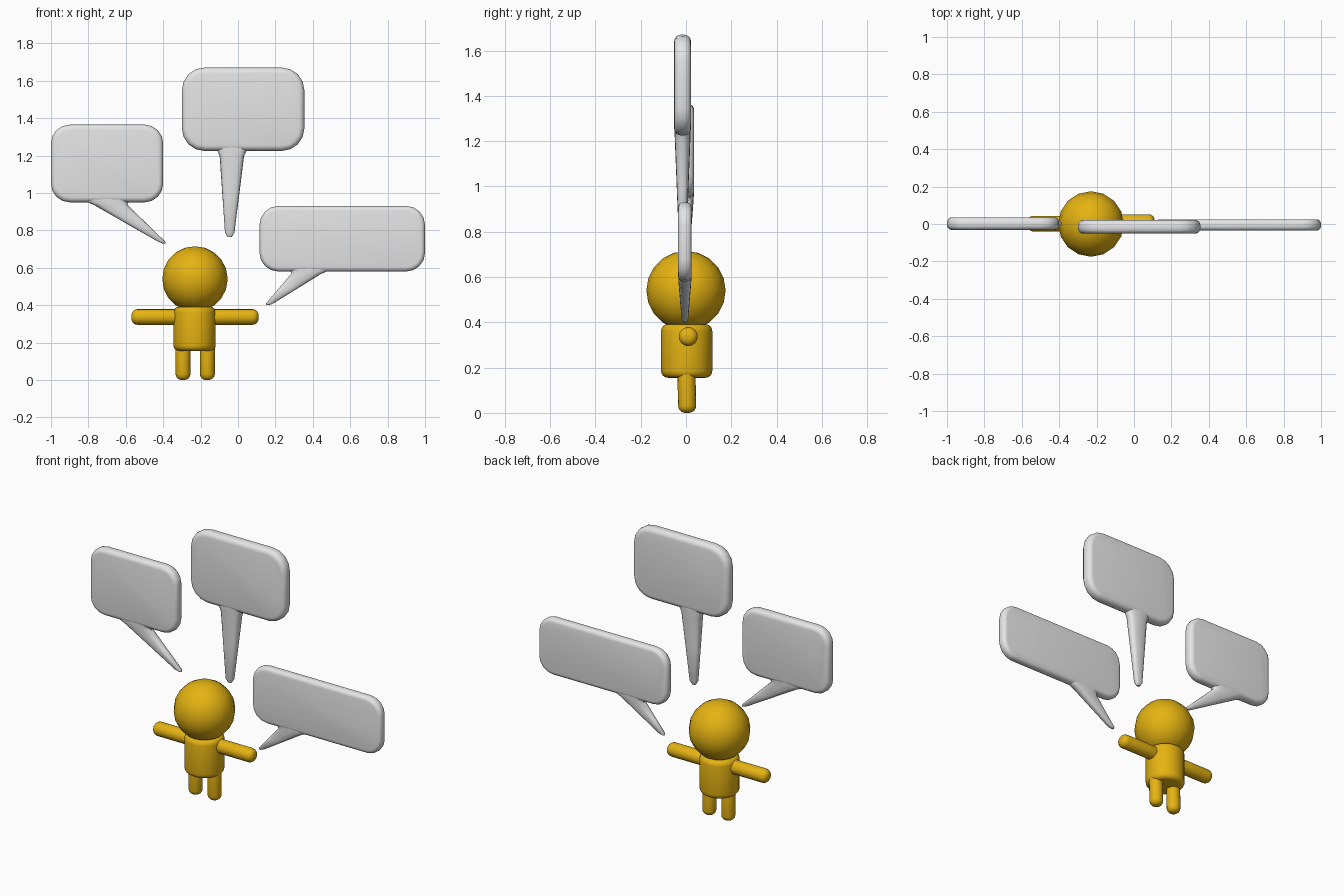
import bpy, bmesh
from math import cos, sin, pi, radians
from mathutils import Vector

cube = bpy.data.objects.get("Cube")
if cube:
    bpy.data.objects.remove(cube)


def material(name, rgb):
    m = bpy.data.materials.new(name)
    m.use_nodes = True
    m.diffuse_color = (*rgb, 1)
    m.node_tree.nodes["Principled BSDF"].inputs["Base Color"].default_value = (*rgb, 1)
    return m


gold = material("golden yellow", (0.78, 0.45, 0.006))
grey = material("light grey", (0.78, 0.78, 0.78))


def finish(name, bm, mat, angle=60):
    bmesh.ops.recalc_face_normals(bm, faces=bm.faces)
    mesh = bpy.data.meshes.new(name)
    bm.to_mesh(mesh)
    bm.free()
    mesh.materials.append(mat)
    ob = bpy.data.objects.new(name, mesh)
    bpy.context.collection.objects.link(ob)
    bpy.ops.object.select_all(action='DESELECT')
    ob.select_set(True)
    bpy.context.view_layer.objects.active = ob
    bpy.ops.object.shade_smooth_by_angle(angle=radians(angle))
    return ob


def rounded_cylinder(name, start, end, radius, bevel, sides=16):
    """Cylinder between two points with rounded end rims."""
    a, b = Vector(start), Vector(end)
    bm = bmesh.new()
    bmesh.ops.create_cone(bm, cap_ends=True, segments=sides, radius1=radius,
                          radius2=radius, depth=(b - a).length)
    rims = [e for e in bm.edges if abs(e.verts[0].co.z - e.verts[1].co.z) < 1e-4]
    bmesh.ops.bevel(bm, geom=rims, offset=bevel, segments=4, profile=0.5,
                    affect='EDGES')
    turn = Vector((0, 0, 1)).rotation_difference(b - a)
    for v in bm.verts:
        v.co = turn @ v.co + (a + b) / 2
    return finish(name, bm, mat=gold)


def speech_bubble(name, left, right, low, high, y, half, corner, root, tip):
    """Rounded plate with a tapering tail; root and tip are (x, z, half width)."""
    bm = bmesh.new()
    # plate outline, walked corner by corner
    corners = [(right, high, -1, -1), (left, high, 1, -1),
               (left, low, 1, 1), (right, low, -1, 1)]
    outline = []
    for i, (x, z, sx, sz) in enumerate(corners):
        for k in range(5):
            a = i * pi / 2 + k * pi / 8
            outline.append(bm.verts.new((x + sx * corner + corner * cos(a), y - half,
                                         z + sz * corner + corner * sin(a))))
    front = bm.faces.new(outline)
    extruded = bmesh.ops.extrude_face_region(bm, geom=[front], use_keep_orig=True)
    for v in extruded["geom"]:
        if isinstance(v, bmesh.types.BMVert):
            v.co.y += 2 * half
    rims = [e for e in bm.edges if abs(e.verts[0].co.y - e.verts[1].co.y) < 1e-4]
    bmesh.ops.bevel(bm, geom=rims, offset=half * 0.8, segments=4, profile=0.5,
                    affect='EDGES')

    # tail: boxy ellipse sections, flared at the root and rounded at the tip
    sides = 16
    rings = []
    for t, flare in ((-0.12, 1.5), (-0.02, 1.2), (0.06, 1), (0.5, 1), (0.95, 1), (1, 0.5)):
        cx = root[0] + (tip[0] - root[0]) * max(t, 0)
        cz = root[1] + (tip[1] - root[1]) * t
        w = (root[2] + (tip[2] - root[2]) * max(t, 0)) * flare
        d = half * (0.95 - 0.5 * max(t, 0)) * min(flare, 1)
        ring = []
        for k in range(sides):
            c, s = cos(2 * pi * k / sides), sin(2 * pi * k / sides)
            ring.append(bm.verts.new((cx + w * abs(c) ** 0.7 * (1 if c > 0 else -1),
                                      y + d * abs(s) ** 0.7 * (1 if s > 0 else -1), cz)))
        rings.append(ring)
    for r1, r2 in zip(rings, rings[1:]):
        for k in range(sides):
            n = (k + 1) % sides
            bm.faces.new((r1[k], r1[n], r2[n], r2[k]))
    bm.faces.new(rings[0])
    bm.faces.new(rings[-1])
    return finish(name, bm, grey, 50)


# figure
bm = bmesh.new()
bmesh.ops.create_uvsphere(bm, u_segments=16, v_segments=10, radius=0.175)
bmesh.ops.translate(bm, verts=bm.verts, vec=(-0.23, 0, 0.54))
finish("head", bm, gold)

rounded_cylinder("torso", (-0.232, 0.003, 0.155), (-0.232, 0.003, 0.392), 0.113, 0.03, 20)
rounded_cylinder("right_arm", (-0.57, 0.002, 0.337), (-0.26, 0.002, 0.337), 0.042, 0.032)
rounded_cylinder("left_arm", (-0.2, 0.01, 0.337), (0.11, 0.01, 0.337), 0.042, 0.032)
for side, x in (("right", -0.294), ("left", -0.164)):
    rounded_cylinder(side + "_leg", (x, 0.006, 0), (x, 0, 0.25), 0.04, 0.032)

# speech bubbles
speech_bubble("right_bubble", -1, -0.4, 0.95, 1.365, 0.002, 0.034, 0.1,
              (-0.7, 0.95, 0.095), (-0.395, 0.73, 0.016))
speech_bubble("top_bubble", -0.3, 0.355, 1.225, 1.67, -0.015, 0.037, 0.12,
              (-0.032, 1.225, 0.068), (-0.045, 0.765, 0.023))
speech_bubble("left_bubble", 0.115, 1, 0.58, 0.93, -0.005, 0.03, 0.1,
              (0.38, 0.58, 0.085), (0.158, 0.4, 0.016))
